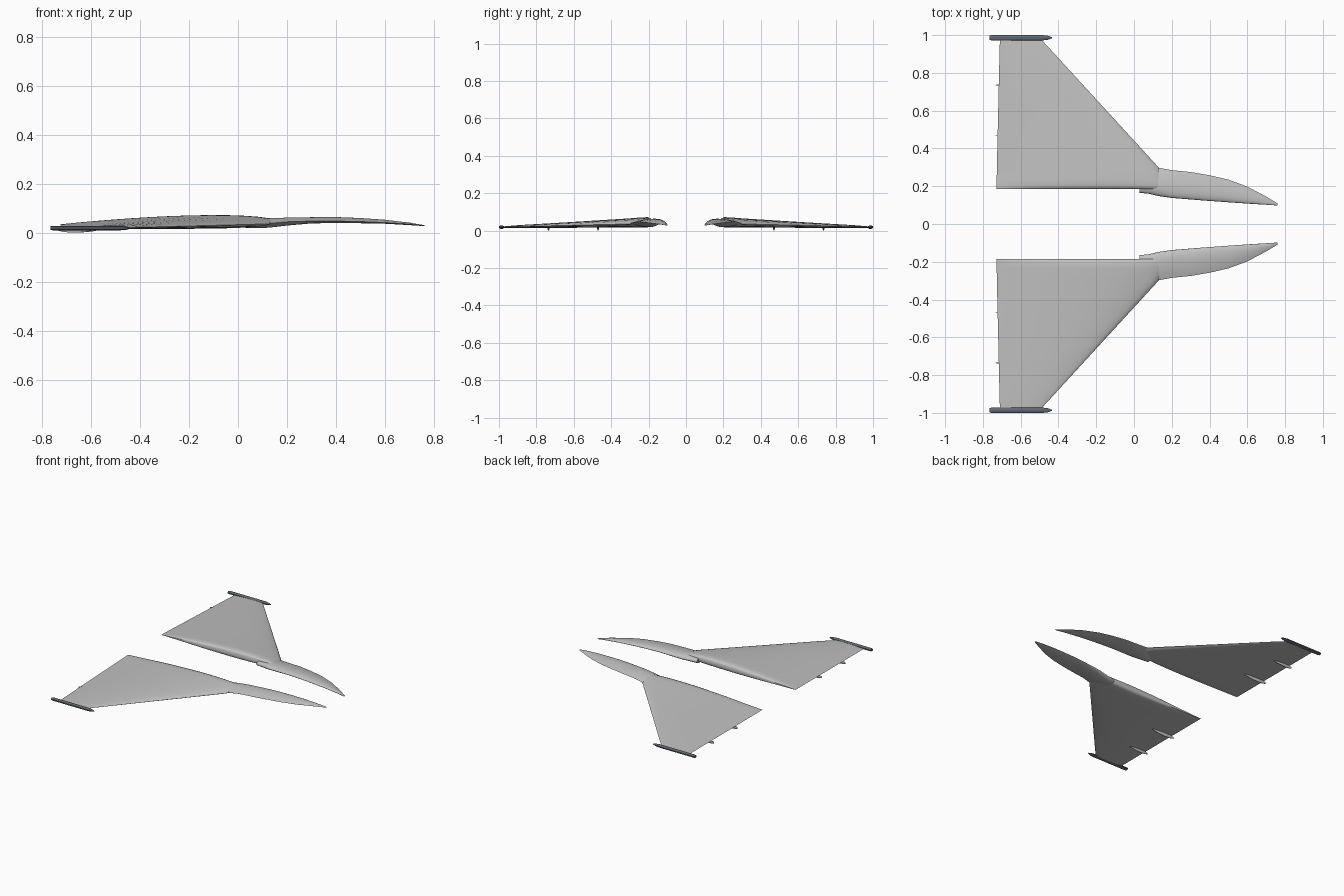
import bpy
import bmesh
import math
from mathutils import Vector

cube = bpy.data.objects.get("Cube")
if cube:
    bpy.data.objects.remove(cube, do_unlink=True)


def material(name, rgb):
    mat = bpy.data.materials.new(name)
    mat.use_nodes = True
    mat.diffuse_color = (*rgb, 1)
    mat.node_tree.nodes["Principled BSDF"].inputs["Base Color"].default_value = (*rgb, 1)
    return mat


light_grey = material("light grey", (0.53, 0.53, 0.53))
slate_grey = material("slate grey", (0.12, 0.14, 0.17))


def airfoil(nose, tail, rise, drop, n=16):
    """Closed section from a round nose to a sharp tail, with upper and lower bulges."""
    nose, tail = Vector(nose), Vector(tail)
    ring = []
    for i in range(2 * n):
        side = rise if i <= n else -drop
        k = i if i <= n else 2 * n - i
        t = (1 - math.cos(math.pi * k / n)) / 2
        bulge = side * (2.6 * math.sqrt(t) * (1 - t) + 0.03 * t)
        ring.append(nose.lerp(tail, t) + Vector((0, 0, bulge)))
    return ring


def ellipse(x, y, z, ry, rz, n=8):
    angles = [2 * math.pi * (i + 0.5) / n for i in range(n)]
    return [Vector((x, y + ry * math.cos(a), z + rz * math.sin(a))) for a in angles]


def loft(name, rings, mat, angle=40):
    """Skin the sections, cap both ends and mirror to the other side."""
    bm = bmesh.new()
    loops = [[bm.verts.new(p) for p in ring] for ring in rings]
    for a, b in zip(loops, loops[1:]):
        for i in range(len(a)):
            j = (i + 1) % len(a)
            bm.faces.new((a[i], a[j], b[j], b[i]))
    bm.faces.new(loops[0])
    bm.faces.new(loops[-1])
    bmesh.ops.recalc_face_normals(bm, faces=bm.faces)
    mesh = bpy.data.meshes.new(name)
    bm.to_mesh(mesh)
    bm.free()
    mesh.materials.append(mat)
    obj = bpy.data.objects.new(name, mesh)
    bpy.context.collection.objects.link(obj)
    mirror = obj.modifiers.new("Mirror", 'MIRROR')
    mirror.use_axis = (False, True, False)
    mirror.use_mirror_merge = False
    bpy.ops.object.select_all(action='DESELECT')
    obj.select_set(True)
    bpy.context.view_layer.objects.active = obj
    bpy.ops.object.shade_smooth_by_angle(angle=math.radians(angle))
    return obj


# Delta wings: y, leading x, trailing x, leading z, trailing z, rise, drop
wing_stations = [
    (0.185, 0.163, -0.728, 0.045, 0.033, 0.016, 0.012),
    (0.19, 0.165, -0.728, 0.045, 0.033, 0.025, 0.018),
    (0.205, 0.163, -0.728, 0.044, 0.033, 0.031, 0.022),
    (0.235, 0.157, -0.727, 0.042, 0.032, 0.032, 0.022),
    (0.30, 0.13, -0.726, 0.036, 0.031, 0.031, 0.018),
    (0.60, -0.145, -0.719, 0.029, 0.025, 0.019, 0.012),
    (0.90, -0.42, -0.712, 0.022, 0.019, 0.008, 0.006),
    (0.98, -0.494, -0.71, 0.019, 0.017, 0.004, 0.004),
]
loft("delta_wings", [airfoil((lx, y, lz), (tx, y, tz), r, d)
                     for y, lx, tx, lz, tz, r, d in wing_stations], light_grey, 50)

# Leading edge extensions: x, inner y, outer y, inner z, outer z, rise, drop
strake_stations = [
    (0.03, 0.165, 0.25, 0.036, 0.036, 0.016, 0.016),
    (0.08, 0.160, 0.27, 0.036, 0.037, 0.019, 0.018),
    (0.13, 0.148, 0.298, 0.038, 0.038, 0.021, 0.017),
    (0.20, 0.138, 0.285, 0.043, 0.044, 0.018, 0.014),
    (0.30, 0.130, 0.275, 0.047, 0.047, 0.016, 0.009),
    (0.40, 0.122, 0.258, 0.048, 0.047, 0.016, 0.008),
    (0.50, 0.115, 0.235, 0.046, 0.045, 0.014, 0.007),
    (0.60, 0.108, 0.198, 0.042, 0.041, 0.011, 0.005),
    (0.70, 0.102, 0.145, 0.035, 0.035, 0.006, 0.004),
    (0.76, 0.098, 0.109, 0.029, 0.029, 0.002, 0.002),
]
loft("leading_edge_extensions", [airfoil((x, yi, zi), (x, yo, zo), r, d)
                                 for x, yi, yo, zi, zo, r, d in strake_stations], light_grey, 50)

# Wing tip pods
pod_profile = [(-0.765, 0.8), (-0.755, 1), (-0.48, 1), (-0.455, 0.75), (-0.435, 0.2)]
loft("wing_tip_pods", [ellipse(x, 0.986, 0.019, 0.015 * s, 0.010 * s)
                       for x, s in pod_profile], slate_grey)

# Slim fairings under the trailing edge
for name, y, length, z in (("inner_flap_fairings", 0.47, 0.18, 0.015),
                           ("outer_flap_fairings", 0.735, 0.15, 0.013)):
    profile = [(0, 0.4), (0.15, 0.8), (0.4, 1), (0.7, 0.8), (1, 0.15)]
    loft(name, [ellipse(-0.732 + length * t, y, z, 0.005 * s, z * s * 1.08)
                for t, s in profile], light_grey)
